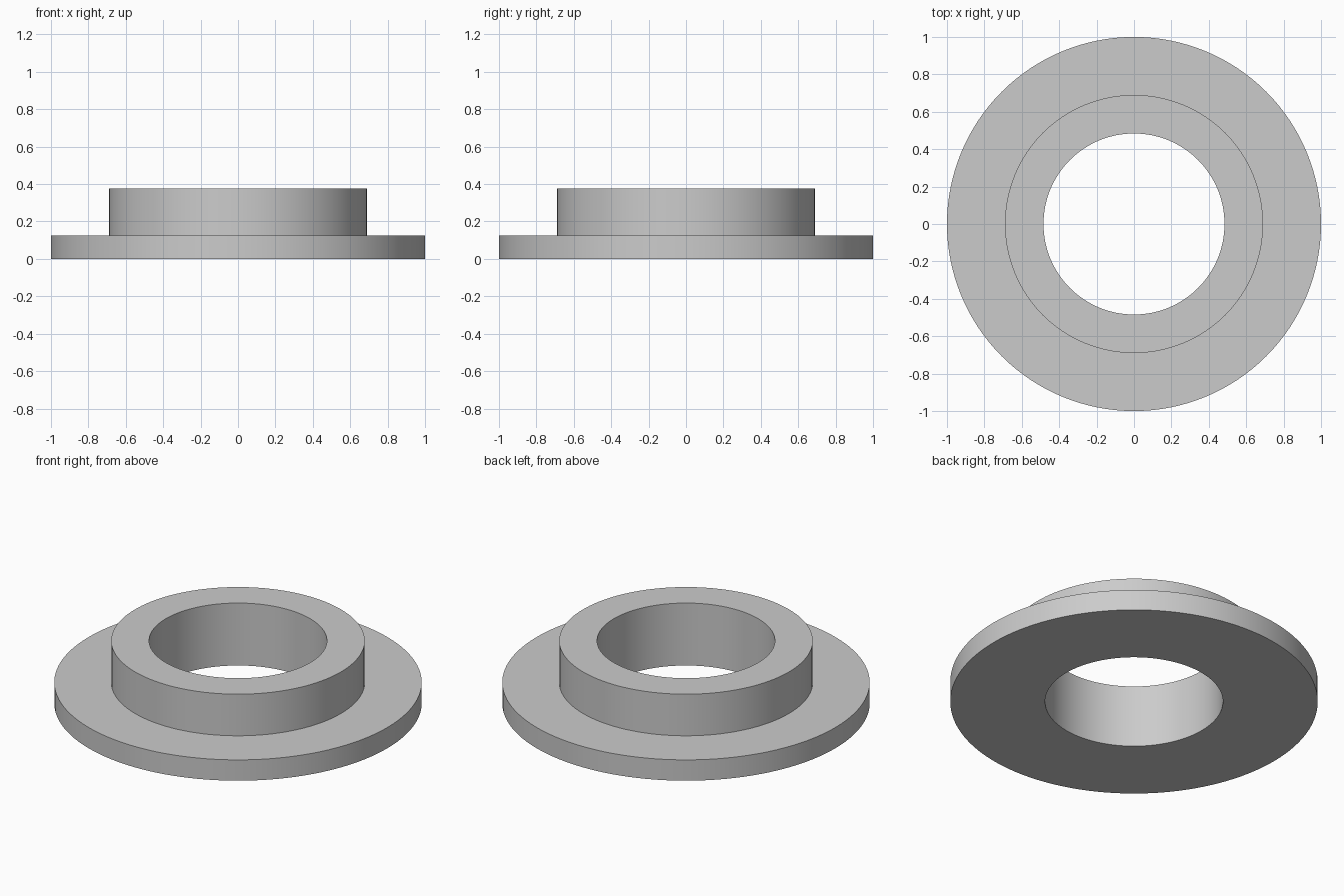
import bpy
import bmesh
import math
from mathutils import Vector

cube = bpy.data.objects.get("Cube")
if cube:
    bpy.data.objects.remove(cube, do_unlink=True)

SEGMENTS = 128
BORE, COLLAR, FLANGE = 0.484, 0.69, 1.0
FLANGE_TOP, COLLAR_TOP = 0.125, 0.375

# Plain grey material
grey = bpy.data.materials.new("light grey")
grey.use_nodes = True
colour = (0.6, 0.6, 0.6, 1)
grey.diffuse_color = colour
grey.node_tree.nodes["Principled BSDF"].inputs["Base Color"].default_value = colour


def lathe(name, profile, material):
    """Revolve a closed (radius, height) profile around the z axis."""
    bm = bmesh.new()
    verts = [bm.verts.new((r, 0, z)) for r, z in profile]
    edges = [bm.edges.new((v, verts[(i + 1) % len(verts)])) for i, v in enumerate(verts)]
    bmesh.ops.spin(bm, geom=verts + edges, cent=Vector(), axis=Vector((0, 0, 1)),
                   angle=math.tau, steps=SEGMENTS, use_merge=True)
    bmesh.ops.remove_doubles(bm, verts=bm.verts[:], dist=0.0001)
    bmesh.ops.recalc_face_normals(bm, faces=bm.faces[:])
    mesh = bpy.data.meshes.new(name)
    bm.to_mesh(mesh)
    bm.free()
    mesh.materials.append(material)
    obj = bpy.data.objects.new(name, mesh)
    bpy.context.collection.objects.link(obj)
    return obj


# Flanged bushing: wide flange, raised collar and through bore in one solid
bushing = lathe("flanged_bushing", [
    (BORE, 0), (FLANGE, 0), (FLANGE, FLANGE_TOP),
    (COLLAR, FLANGE_TOP), (COLLAR, COLLAR_TOP), (BORE, COLLAR_TOP),
], grey)

# Smooth round walls with crisp rims
bpy.ops.object.select_all(action="DESELECT")
bushing.select_set(True)
bpy.context.view_layer.objects.active = bushing
bpy.ops.object.shade_smooth_by_angle(angle=math.radians(30))
